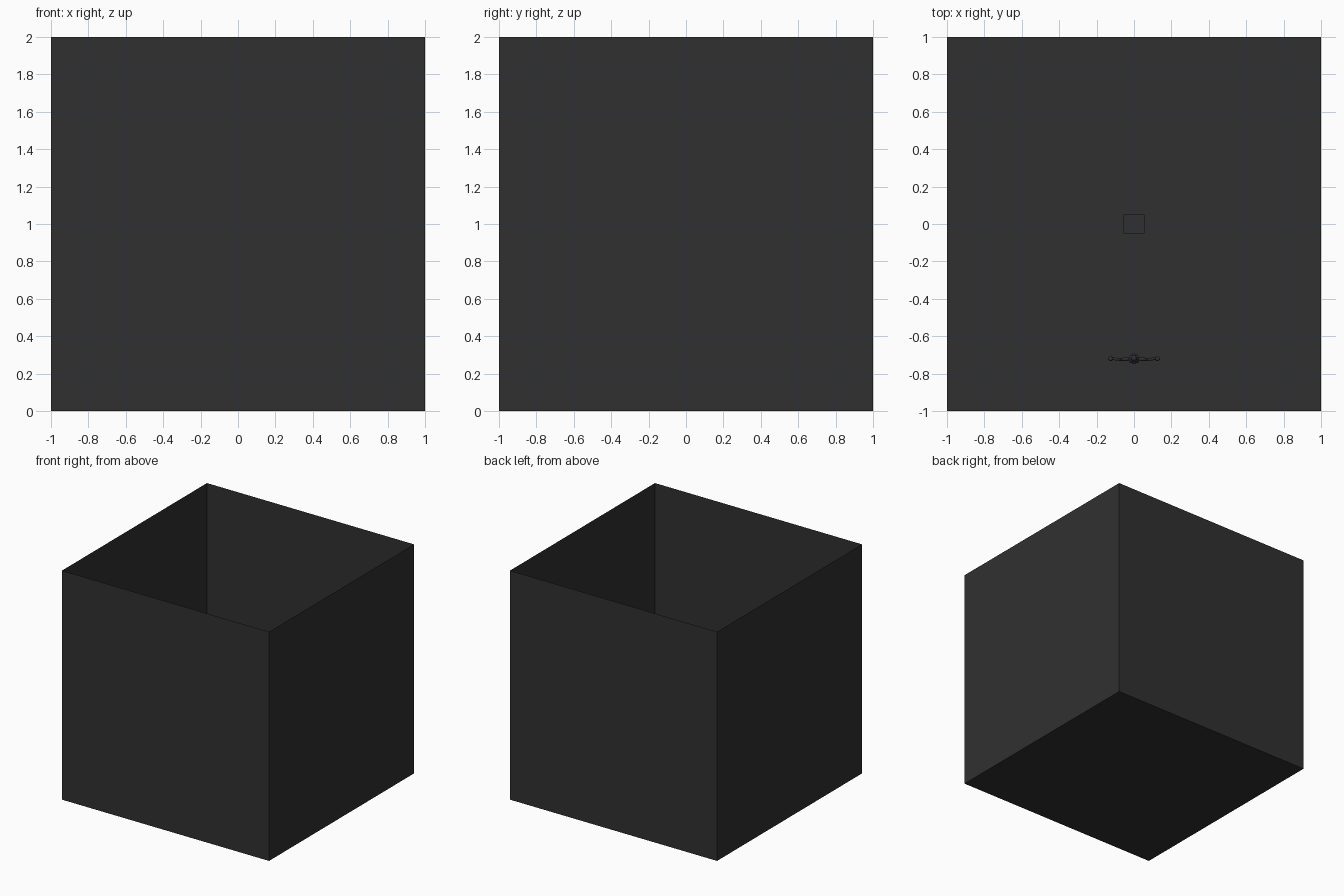
import bpy, bmesh
from mathutils import Vector, Matrix

if "Cube" in bpy.data.objects:
    bpy.data.objects.remove(bpy.data.objects["Cube"])

dark = bpy.data.materials.new("charcoal")
dark.diffuse_color = (0.03, 0.03, 0.03, 1)
dark.use_nodes = True
dark.node_tree.nodes["Principled BSDF"].inputs["Base Color"].default_value = dark.diffuse_color


def finish(name, bm, smooth=False):
    me = bpy.data.meshes.new(name)
    bm.to_mesh(me)
    bm.free()
    me.materials.append(dark)
    for p in me.polygons:
        p.use_smooth = smooth
    ob = bpy.data.objects.new(name, me)
    bpy.context.collection.objects.link(ob)
    return ob


def box(name, loc, size, open_top=False):
    bm = bmesh.new()
    m = Matrix.Translation(loc) @ Matrix.Diagonal((*size, 1))
    bmesh.ops.create_cube(bm, size=1, matrix=m)
    if open_top:
        bm.normal_update()
        top = [f for f in bm.faces if f.normal.z > 0.9]
        bmesh.ops.delete(bm, geom=top, context='FACES_ONLY')
    return finish(name, bm)


def ball(name, loc, size):
    bm = bmesh.new()
    m = Matrix.Translation(loc) @ Matrix.Diagonal((*size, 1))
    bmesh.ops.create_uvsphere(bm, u_segments=12, v_segments=8, radius=0.5, matrix=m)
    return finish(name, bm, True)


def limb(name, a, b, r1, r2):
    a, b = Vector(a), Vector(b)
    d = b - a
    m = Matrix.Translation((a + b) / 2) @ d.to_track_quat('Z', 'Y').to_matrix().to_4x4()
    bm = bmesh.new()
    bmesh.ops.create_cone(bm, cap_ends=True, segments=10, radius1=r1, radius2=r2,
                          depth=d.length, matrix=m)
    return finish(name, bm, True)


# Open-topped room with paper-thin walls
box("room", (0, 0, 1), (2, 2, 2), open_top=True)

# Small crate on the middle of the floor
box("crate", (0, 0, 0.055), (0.11, 0.10, 0.108))

# Small figure with outstretched arms near the front wall
Y = -0.72
ball("head", (0, Y + 0.002, 0.255), (0.032, 0.036, 0.042))
limb("neck", (0, Y, 0.22), (0, Y, 0.245), 0.008, 0.008)
torso = limb("torso", (0, Y, 0.13), (0, Y, 0.228), 0.022, 0.028)
for s, side in ((-1, "left"), (1, "right")):
    limb(side + "_upper_arm", (s * 0.02, Y, 0.218), (s * 0.07, Y - 0.004, 0.216), 0.011, 0.008)
    limb(side + "_forearm", (s * 0.07, Y - 0.004, 0.216), (s * 0.115, Y, 0.214), 0.008, 0.007)
    ball(side + "_hand", (s * 0.124, Y, 0.214), (0.03, 0.024, 0.012))
    limb(side + "_leg", (s * 0.014, Y, 0.012), (s * 0.013, Y, 0.14), 0.009, 0.014)
    box(side + "_foot", (s * 0.016, Y - 0.006, 0.007), (0.018, 0.036, 0.012))
